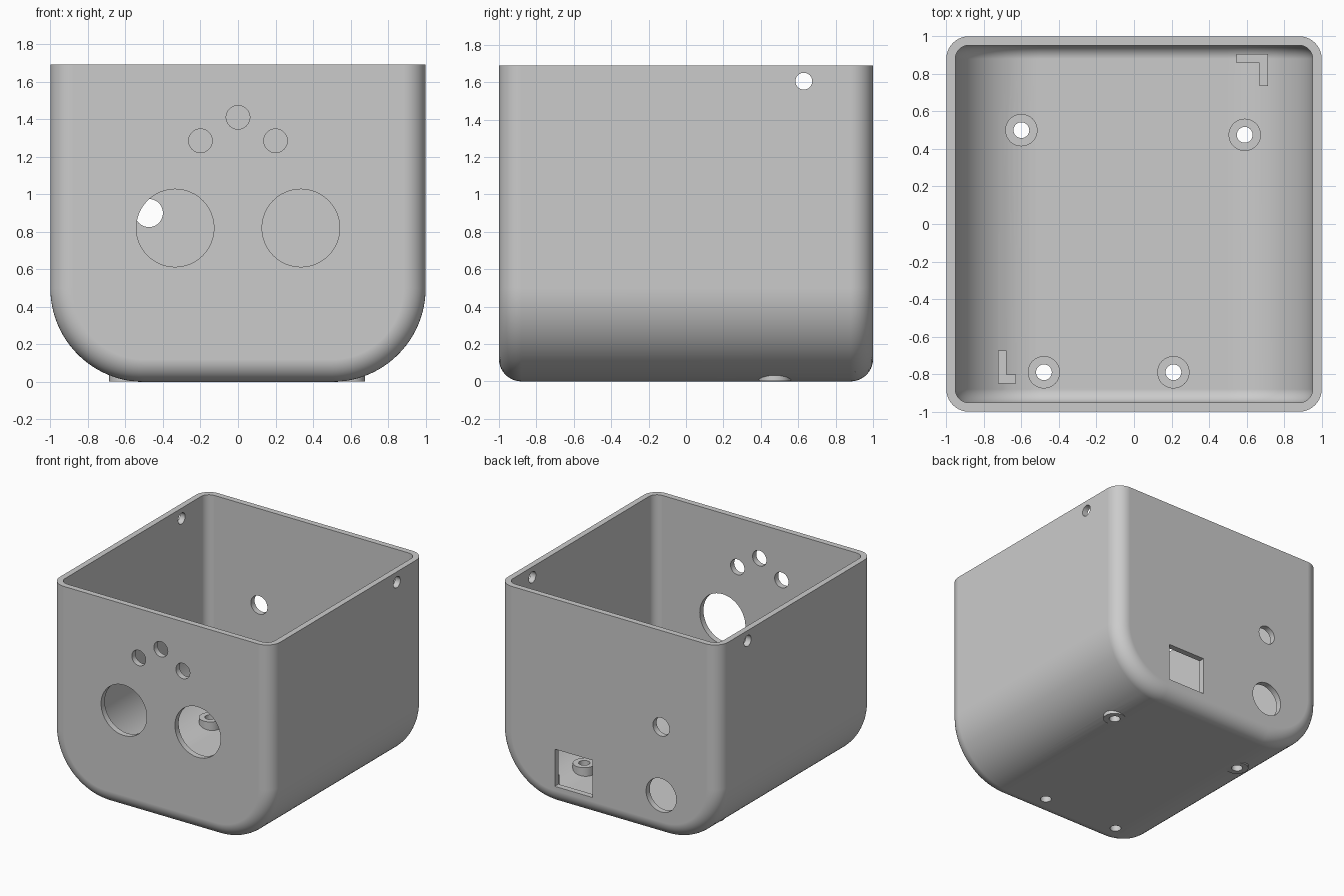
import bpy, bmesh
from math import sin, cos, pi
from mathutils import Matrix, Vector

cube = bpy.data.objects.get("Cube")
if cube:
    bpy.data.objects.remove(cube, do_unlink=True)

TOP = 1.69
WALL = 0.048

grey = bpy.data.materials.new("light grey plastic")
grey.use_nodes = True
grey.diffuse_color = (0.6, 0.6, 0.6, 1)
grey.node_tree.nodes["Principled BSDF"].inputs["Base Color"].default_value = (0.6, 0.6, 0.6, 1)


def finish(name, bm):
    bmesh.ops.recalc_face_normals(bm, faces=bm.faces)
    mesh = bpy.data.meshes.new(name)
    bm.to_mesh(mesh)
    bm.free()
    mesh.materials.append(grey)
    ob = bpy.data.objects.new(name, mesh)
    bpy.context.collection.objects.link(ob)
    return ob


def tub(name, inset, top, steps=24, fillet_steps=10):
    """Solid with a U-shaped section, filleted along its front and back rims."""
    fillet = 0.12 - inset
    bm = bmesh.new()
    stations = []
    for i in range(fillet_steps + 1):
        t = pi / 2 * (1 - i / fillet_steps)
        stations.append((1 - inset - fillet * (1 - sin(t)), inset + fillet * (1 - cos(t))))
    stations += [(-y, d) for y, d in reversed(stations)]
    rings = []
    for y, d in stations:
        r = 0.5 - d
        arc = [(0.5 + r * cos(a), 0.5 - r * sin(a))
               for a in (pi / 2 * k / steps for k in range(steps + 1))]
        half = [(1 - d, top)] + arc
        outline = half + [(-x, z) for x, z in reversed(half)]
        rings.append([bm.verts.new((x, y, z)) for x, z in outline])
    for a, b in zip(rings, rings[1:]):
        for j in range(len(a) - 1):
            bm.faces.new((a[j], a[j + 1], b[j + 1], b[j]))
    bm.faces.new(rings[0])
    bm.faces.new(rings[-1])
    bm.faces.new([r[0] for r in rings] + [r[-1] for r in reversed(rings)])
    return finish(name, bm)


def rod(name, centre, radius, length, axis="Z"):
    bm = bmesh.new()
    turn = Vector((0, 0, 1)).rotation_difference(
        Vector((axis == "X", axis == "Y", axis == "Z"))).to_matrix().to_4x4()
    bmesh.ops.create_cone(bm, cap_ends=True, segments=48, radius1=radius, radius2=radius,
                          depth=length, matrix=Matrix.Translation(centre) @ turn)
    return finish(name, bm)


def prism(name, outline, z0, z1):
    bm = bmesh.new()
    face = bm.faces.new([bm.verts.new((x, y, z0)) for x, y in outline])
    ext = bmesh.ops.extrude_face_region(bm, geom=[face])["geom"]
    verts = [g for g in ext if isinstance(g, bmesh.types.BMVert)]
    bmesh.ops.translate(bm, verts=verts, vec=(0, 0, z1 - z0))
    return finish(name, bm)


def bracket(name, x, y, dx, dy, z0):
    """L-shaped corner stop with its outer corner at x, y."""
    tx, ty = (0.047 if dx > 0 else -0.047), (0.047 if dy > 0 else -0.047)
    outline = [(x, y), (x + dx, y), (x + dx, y + ty), (x + tx, y + ty),
               (x + tx, y + dy), (x, y + dy)]
    return prism(name, outline, z0, 0.18)


def combine(target, tool, operation):
    mod = target.modifiers.new(operation, "BOOLEAN")
    mod.operation = operation
    mod.solver = "EXACT"
    mod.object = tool
    with bpy.context.temp_override(object=target, active_object=target):
        bpy.ops.object.modifier_apply(modifier=mod.name)
    bpy.data.objects.remove(tool, do_unlink=True)


# Hollow shell, open at the top
shell = tub("enclosure_shell", 0, TOP)
combine(shell, tub("cavity", WALL, TOP + 0.2), "DIFFERENCE")

# Board posts, reaching through the floor
posts = [(-0.6, 0.5), (0.59, 0.475), (-0.48, -0.79), (0.21, -0.79)]
for x, y in posts:
    combine(shell, rod("post", (x, y, 0.061), 0.086, 0.119), "UNION")

# Corner stops for the board
combine(shell, bracket("back_stop", 0.715, 0.905, -0.17, -0.17, 0.0515), "UNION")
combine(shell, bracket("front_stop", -0.725, -0.85, 0.097, 0.175, 0.06), "UNION")

# Screw holes through the posts
for x, y in posts:
    combine(shell, rod("screw_hole", (x, y, 0.1), 0.042, 0.6), "DIFFERENCE")

# Front wall: two large openings and three small ones above
for x, z, r in [(-0.335, 0.82, 0.207), (0.335, 0.82, 0.207),
                (0, 1.41, 0.063), (-0.2, 1.285, 0.063), (0.2, 1.285, 0.063)]:
    combine(shell, rod("front_hole", (x, -1, z), r, 0.4, "Y"), "DIFFERENCE")

# Back wall: two round ports and a square socket
for z, r in [(0.9, 0.075), (0.34, 0.137)]:
    combine(shell, rod("back_hole", (-0.475, 1, z), r, 0.3, "Y"), "DIFFERENCE")
socket = [(0.15, 0.85), (0.49, 0.85), (0.49, 1.2), (0.15, 1.2)]
combine(shell, prism("socket", socket, 0.155, 0.46), "DIFFERENCE")

# Lid screw holes through both side walls
combine(shell, rod("side_hole", (0, 0.63, 1.605), 0.045, 3, "X"), "DIFFERENCE")

# Smooth curves, crisp rims
bpy.ops.object.select_all(action="DESELECT")
shell.select_set(True)
bpy.context.view_layer.objects.active = shell
bpy.ops.object.shade_smooth_by_angle()
weighted = shell.modifiers.new("weighted normals", "WEIGHTED_NORMAL")
weighted.keep_sharp = True
